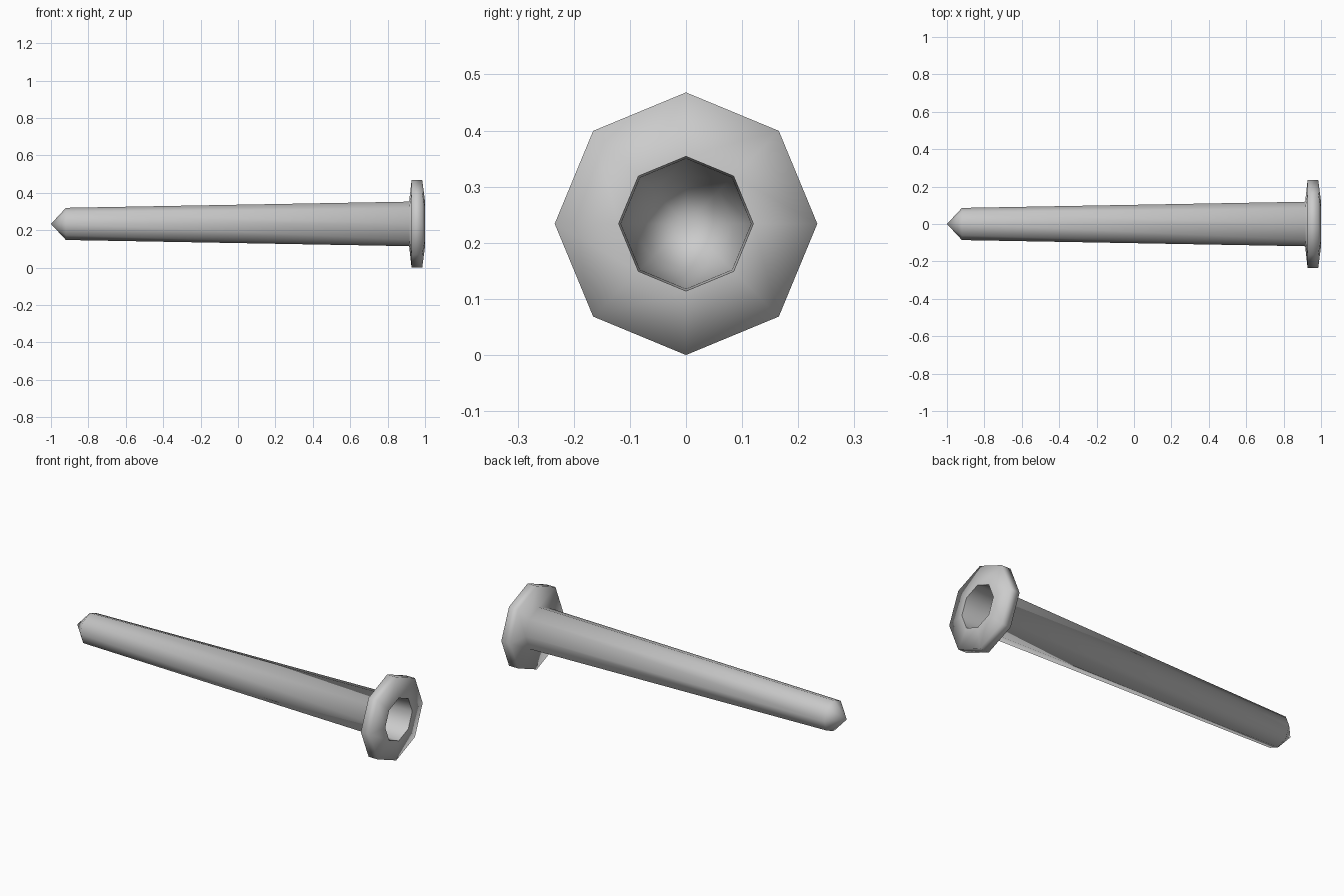
import bpy
import bmesh
from math import cos, sin, tau

SIDES = 8
AXIS_Z = 0.234

cube = bpy.data.objects.get("Cube")
if cube:
    bpy.data.objects.remove(cube, do_unlink=True)

# Plain grey metal
metal = bpy.data.materials.new("grey metal")
metal.use_nodes = True
colour = (0.6, 0.6, 0.6, 1)
metal.diffuse_color = colour
metal.node_tree.nodes["Principled BSDF"].inputs["Base Color"].default_value = colour

# Half section (x, radius): pointed shank, flared head, then the hollow bore
profile = [
    (-1.0, 0), (-0.92, 0.086), (0.915, 0.119),
    (0.928, 0.234), (0.985, 0.234), (1.0, 0.12),
    (0.915, 0.116), (-0.915, 0.083), (-0.99, 0),
]
RIM = 5


def lathe(name, section, sharp_ring, material):
    """Spin a half section around the x axis, closing it at its end points."""
    bm = bmesh.new()
    rings = []
    for x, r in section:
        count = SIDES if r else 1
        rings.append([bm.verts.new((x, r * cos(tau * i / SIDES),
                                    AXIS_Z + r * sin(tau * i / SIDES)))
                      for i in range(count)])
    for a, b in zip(rings, rings[1:]):
        for i in range(SIDES):
            j = (i + 1) % SIDES
            corners = [a[i % len(a)], a[j % len(a)], b[j % len(b)], b[i % len(b)]]
            bm.faces.new(list(dict.fromkeys(corners)))
    bmesh.ops.recalc_face_normals(bm, faces=bm.faces)
    for face in bm.faces:
        face.smooth = True
    # Crisp lip where the head meets the bore
    lip = set(rings[sharp_ring])
    for edge in bm.edges:
        if set(edge.verts) <= lip:
            edge.smooth = False
    mesh = bpy.data.meshes.new(name)
    bm.to_mesh(mesh)
    bm.free()
    mesh.materials.append(material)
    obj = bpy.data.objects.new(name, mesh)
    bpy.context.collection.objects.link(obj)
    return obj


lathe("hollow_pin", profile, RIM, metal)
